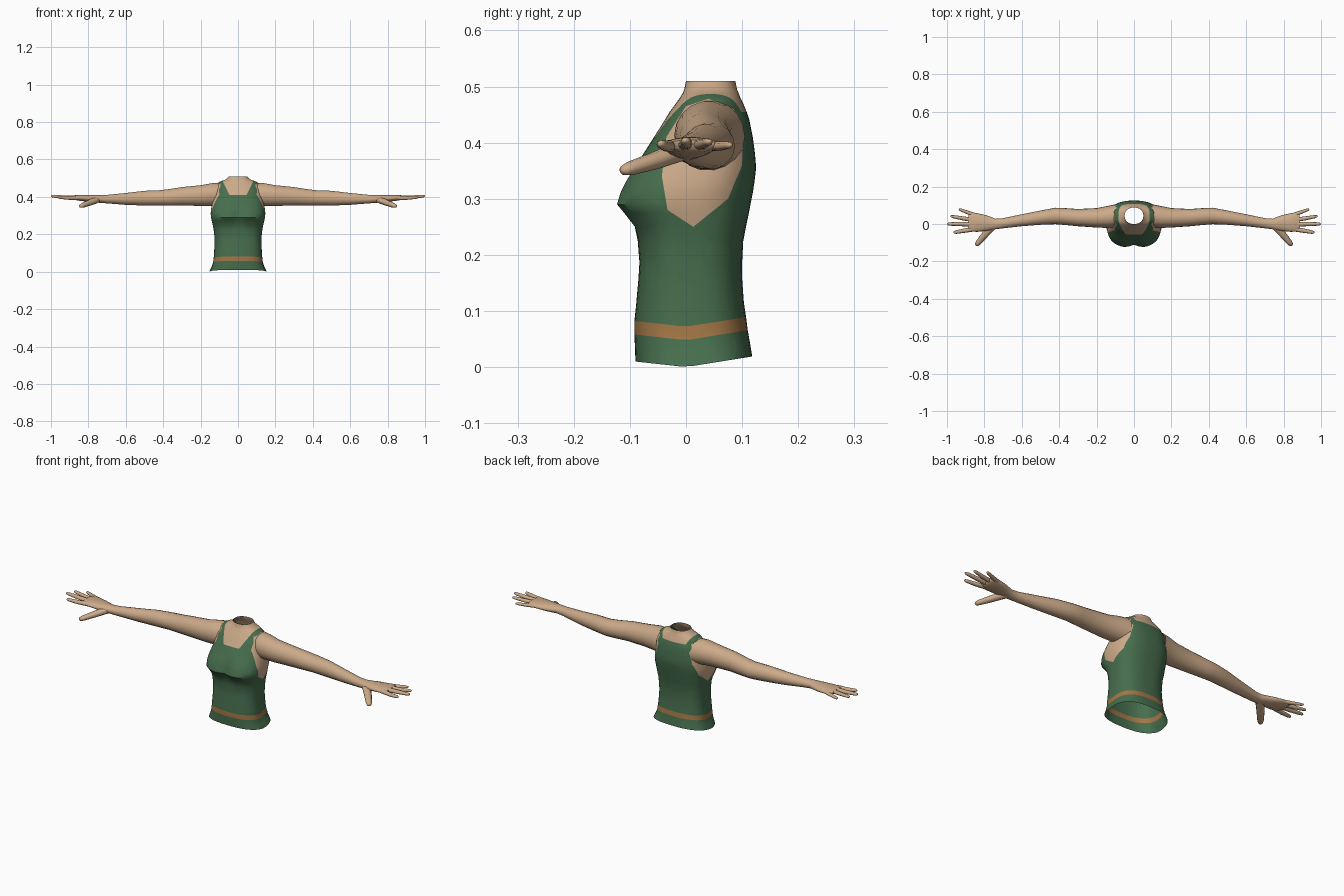
import bpy, bmesh, math
from mathutils import Vector

if "Cube" in bpy.data.objects:
    bpy.data.objects.remove(bpy.data.objects["Cube"])


def material(name, rgb):
    m = bpy.data.materials.new(name)
    m.diffuse_color = (*rgb, 1)
    m.use_nodes = True
    m.node_tree.nodes["Principled BSDF"].inputs["Base Color"].default_value = m.diffuse_color
    return m


SKIN = material("skin", (0.60, 0.40, 0.25))
GREEN = material("green cloth", (0.062, 0.155, 0.075))
TRIM = material("orange trim", (0.36, 0.18, 0.06))


def loft(bm, rings, cap_end=False):
    rows = [[bm.verts.new(p) for p in r] for r in rings]
    n = len(rows[0])
    for a, b in zip(rows, rows[1:]):
        for i in range(n):
            j = (i + 1) % n
            bm.faces.new((a[i], a[j], b[j], b[i]))
    if cap_end:
        bm.faces.new(rows[-1])


def finish(bm, name, mats, angle=50):
    bmesh.ops.recalc_face_normals(bm, faces=bm.faces)
    me = bpy.data.meshes.new(name)
    bm.to_mesh(me)
    bm.free()
    for m in mats:
        me.materials.append(m)
    ob = bpy.data.objects.new(name, me)
    bpy.context.collection.objects.link(ob)
    bpy.ops.object.select_all(action='DESELECT')
    ob.select_set(True)
    bpy.context.view_layer.objects.active = ob
    bpy.ops.object.shade_smooth_by_angle(angle=math.radians(angle))
    return ob


# Torso: height, half width, front y, back y
TORSO = [
    (0.0, .152, -.09, .118), (.025, .14, -.091, .114), (.048, .133, -.092, .11),
    (.072, .13, -.092, .107), (.10, .128, -.089, .103), (.15, .125, -.085, .10),
    (.185, .126, -.083, .10), (.225, .13, -.086, .102), (.25, .135, -.094, .107),
    (.275, .141, -.114, .112), (.29, .144, -.127, .115), (.31, .146, -.121, .119),
    (.33, .145, -.111, .122), (.355, .14, -.094, .125), (.38, .135, -.076, .123),
    (.41, .128, -.057, .119), (.44, .124, -.038, .113), (.455, .12, -.029, .108),
    (.47, .113, -.018, .102), (.48, .10, -.011, .097), (.488, .08, -.006, .094),
    (.495, .062, -.003, .091), (.51, .05, 0, .088)]


def spow(v, p):
    return math.copysign(abs(v) ** p, v)


def torso_ring(z, hw, yf, yb, n=48):
    e = 2 / (2.6 if z < .45 else 2.2)
    cy, ry = (yf + yb) / 2, (yb - yf) / 2
    bust = max(0, 1 - abs(z - .30) / .07)
    wave = min(1, max(0, (.2 - z) / .1))      # hem and trim rise at front and back
    pts = []
    for i in range(n):
        a = 2 * math.pi * i / n
        x, y = hw * spow(math.cos(a), e), cy + ry * spow(math.sin(a), e)
        if y < cy:
            y += .018 * bust * math.exp(-(x / .03) ** 2)
        pts.append((x, y, z + wave * (.16 * y if y > 0 else -.11 * y)))
    return pts


bm = bmesh.new()
loft(bm, [torso_ring(*r) for r in TORSO])


def cut(co, no):
    bmesh.ops.bisect_plane(bm, geom=bm.verts[:] + bm.edges[:] + bm.faces[:],
                           dist=1e-5, plane_co=co, plane_no=no)


# Armhole outline in (y, z), counter-clockwise
HOLE = [(.013, .25), (.075, .30), (.10, .36), (.102, .42), (.085, .46), (.04, .478),
        (0, .465), (-.035, .41), (-.043, .34), (-.033, .28)]
EDGES = list(zip(HOLE, HOLE[1:] + HOLE[:1]))
for (y0, z0), (y1, z1) in EDGES:
    cut((0, y0, z0), (0, z0 - z1, y1 - y0))
# Slanted neckline sides
for s in (-1, 1):
    cut((s * .045, 0, .41), (s, 0, -.5))


def in_hole(c):
    return abs(c.x) > .07 and all(
        (y1 - y0) * (c.z - z0) - (z1 - z0) * (c.y - y0) > 0
        for (y0, z0), (y1, z1) in EDGES)


for f in bm.faces:
    c = f.calc_center_median()
    drop = .16 * c.y if c.y > 0 else -.11 * c.y
    neck = abs(c.x) < .045 + .5 * (c.z - .41) and c.z > (.41 if c.y < .045 else .455)
    if neck or in_hole(c):
        f.material_index = 1
    elif .048 < c.z - drop < .072:
        f.material_index = 2
finish(bm, "torso", [GREEN, SKIN, TRIM])

# Arm: x, centre y, centre z, y radius, z radius
ARM = [
    (.10, .045, .411, .060, .064), (.14, .038, .412, .059, .062), (.2, .033, .407, .052, .056),
    (.3, .034, .403, .046, .050), (.37, .040, .397, .045, .045), (.42, .043, .394, .044, .042),
    (.5, .034, .393, .038, .040), (.6, .02, .389, .032, .032), (.7, .004, .388, .027, .023),
    (.74, .0, .389, .028, .021), (.79, .005, .391, .042, .019), (.84, .008, .394, .05, .016),
    (.87, .01, .396, .05, .013), (.885, .01, .397, .042, .008)]
# Digits: points along each, then radii
DIGITS = {
    "index_finger": ([(.85, -.026, .394), (.91, -.036, .394), (.965, -.046, .398)], .013),
    "middle_finger": ([(.86, -.002, .396), (.93, 0, .399), (1.0, 0, .404)], .013),
    "ring_finger": ([(.86, .022, .396), (.92, .031, .398), (.982, .042, .402)], .012),
    "little_finger": ([(.84, .044, .394), (.89, .062, .394), (.937, .08, .396)], .011),
    "thumb": ([(.75, -.006, .386), (.795, -.055, .368), (.845, -.115, .349)], .021)}


def tube(bm, pts, r, n=10):
    pts = [Vector(p) for p in pts]
    d = (pts[-1] - pts[0]).normalized()
    u = d.cross(Vector((0, 0, 1))).normalized()
    v = u.cross(d)
    path = [(pts[0], r), (pts[1], r * .88), (pts[1].lerp(pts[2], .75), r * .7),
            (pts[1].lerp(pts[2], .94), r * .5), (pts[2], r * .15)]
    loft(bm, [[p + u * k * math.cos(t) + v * k * .85 * math.sin(t)
               for t in (2 * math.pi * i / n for i in range(n))] for p, k in path], True)


for side, s in (("left", 1), ("right", -1)):
    bm = bmesh.new()
    loft(bm, [[(s * x, cy + ry * math.cos(t), cz + rz * math.sin(t))
               for t in (2 * math.pi * i / 18 for i in range(18))]
              for x, cy, cz, ry, rz in ARM], True)
    finish(bm, side + "_arm", [SKIN], 70)
    for name, (pts, r) in DIGITS.items():
        bm = bmesh.new()
        tube(bm, [(s * x, y, z) for x, y, z in pts], r)
        finish(bm, side + "_" + name, [SKIN], 70)
